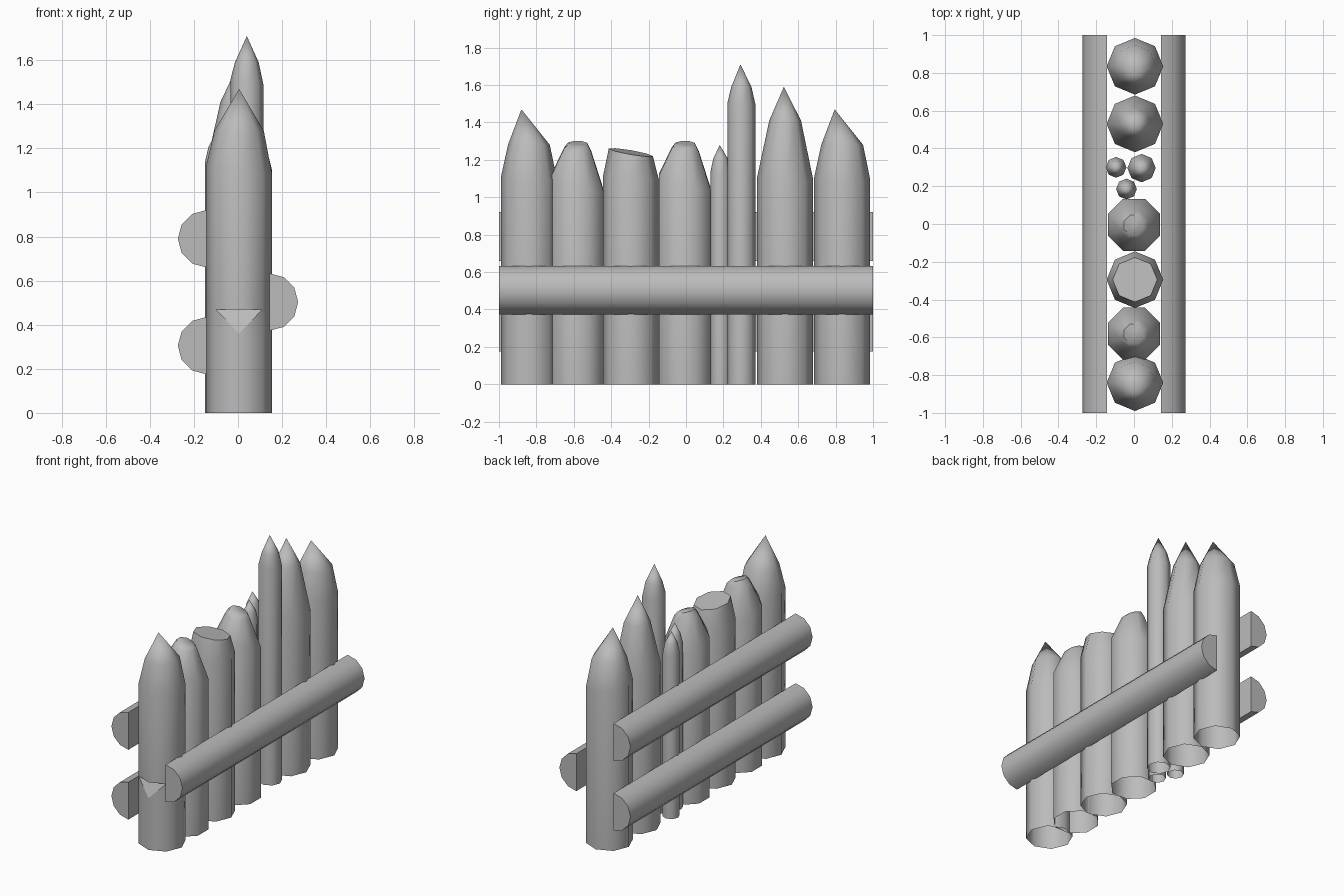
import bpy, bmesh
from math import sin, cos, pi, radians

if "Cube" in bpy.data.objects:
    bpy.data.objects.remove(bpy.data.objects["Cube"])

# One plain grey for all timber
timber = bpy.data.materials.new("timber_grey")
timber.use_nodes = True
GREY = (0.5, 0.5, 0.5, 1)
timber.diffuse_color = GREY
timber.node_tree.nodes["Principled BSDF"].inputs["Base Color"].default_value = GREY


def finish(bm, name):
    bmesh.ops.recalc_face_normals(bm, faces=bm.faces)
    mesh = bpy.data.meshes.new(name)
    bm.to_mesh(mesh)
    bm.free()
    mesh.materials.append(timber)
    obj = bpy.data.objects.new(name, mesh)
    bpy.context.collection.objects.link(obj)
    bpy.ops.object.select_all(action="DESELECT")
    obj.select_set(True)
    bpy.context.view_layer.objects.active = obj
    bpy.ops.object.shade_smooth_by_angle(angle=radians(50))


def log(name, x, y, rings, apex=None, turn=0, notch=None, sides=8):
    """Open-bottomed log; each ring is (radius, z, x slope, y slope)."""
    bm = bmesh.new()
    loops = []
    for r, z, sx, sy in rings:
        loop = []
        for i in range(sides):
            a = 2 * pi * i / sides - pi / 2 + turn
            dx, dy = r * cos(a), r * sin(a)
            loop.append(bm.verts.new((x + dx, y + dy, z + sx * dx + sy * dy)))
        loops.append(loop)
    for k, (low, high) in enumerate(zip(loops, loops[1:])):
        for i in range(sides):
            j = (i + 1) % sides
            if k == notch and i == 0:
                bm.faces.new((low[i], low[j], high[j]))
            elif k == notch and j == 0:
                bm.faces.new((low[i], low[j], high[i]))
            else:
                bm.faces.new((low[i], low[j], high[j], high[i]))
    # Pointed or sawn-off top
    if apex:
        tip = bm.verts.new((x + apex[0], y + apex[1], apex[2]))
        for i in range(sides):
            bm.faces.new((loops[-1][i], loops[-1][(i + 1) % sides], tip))
    else:
        bm.faces.new(loops[-1])
    # Axe notch: sloping floor and flat ceiling on the front corner
    if notch is not None:
        low, high = loops[notch], loops[notch + 1]
        for corner in (low[0], high[0]):
            bm.faces.new([bm.verts.new(v.co) for v in (corner, high[1], high[-1])])
    finish(bm, name)


R = 0.15
base = (R, 0, 0, 0)
pointed = [(R, 1.10, -0.13, -0.04), (0.112, 1.28, 0, 0)]
blunt = [(R, 1.08, -0.1, -0.3), (0.078, 1.255, -0.1, -0.1), (0.056, 1.285, -0.3, 0)]

# Large pointed logs
log("front_post", 0.005, -0.84, [base, (R, 0.36, 0, 0), (R, 0.47, 0, 0)] + pointed,
    (0, -0.04, 1.47), notch=1)
log("rear_post", 0.005, 0.835, [base] + pointed, (0, -0.04, 1.47))
log("tall_post", 0.005, 0.53, [base, (R, 1.10, -0.13, -0.04), (0.085, 1.41, 0, 0)],
    (0, -0.007, 1.59))

# Blunt and sawn-off logs
log("blunt_post_front", 0, -0.58, [base] + blunt, turn=pi / 8)
log("blunt_post_middle", 0, -0.005, [base] + blunt, turn=pi / 8)
log("sawn_post", 0.005, -0.295, [base, (R, 1.10, 0, -0.04), (0.118, 1.24, -0.1, -0.17)])


# Thin poles filling the gap
def pole(name, x, y, r, shoulder, mid, top):
    log(name, x, y, [(r, 0, 0, 0), (r, shoulder, -0.13, -0.04), (r * 0.72, mid, 0, 0)],
        (0, -0.005, top))


pole("thin_pole_tall", 0.04, 0.296, 0.075, 1.50, 1.59, 1.71)
pole("thin_pole_left", -0.095, 0.30, 0.055, 1.13, 1.205, 1.28)
pole("thin_pole_right", -0.04, 0.185, 0.055, 1.13, 1.205, 1.28)


# Split half-round rails running the full length
def rail(name, side, z, r=0.13, steps=6):
    bm = bmesh.new()
    ends = []
    for y in (-1, 1):
        arc = [pi * i / steps - pi / 2 for i in range(steps + 1)]
        ends.append([bm.verts.new((side * (0.143 + r * cos(a)), y, z + r * sin(a)))
                     for a in arc])
    front, back = ends
    for i in range(steps + 1):
        j = (i + 1) % (steps + 1)
        bm.faces.new((front[i], front[j], back[j], back[i]))
    bm.faces.new(front)
    bm.faces.new(back)
    finish(bm, name)


rail("rail_left_side", 1, 0.503)
rail("rail_right_lower", -1, 0.305)
rail("rail_right_upper", -1, 0.79)
